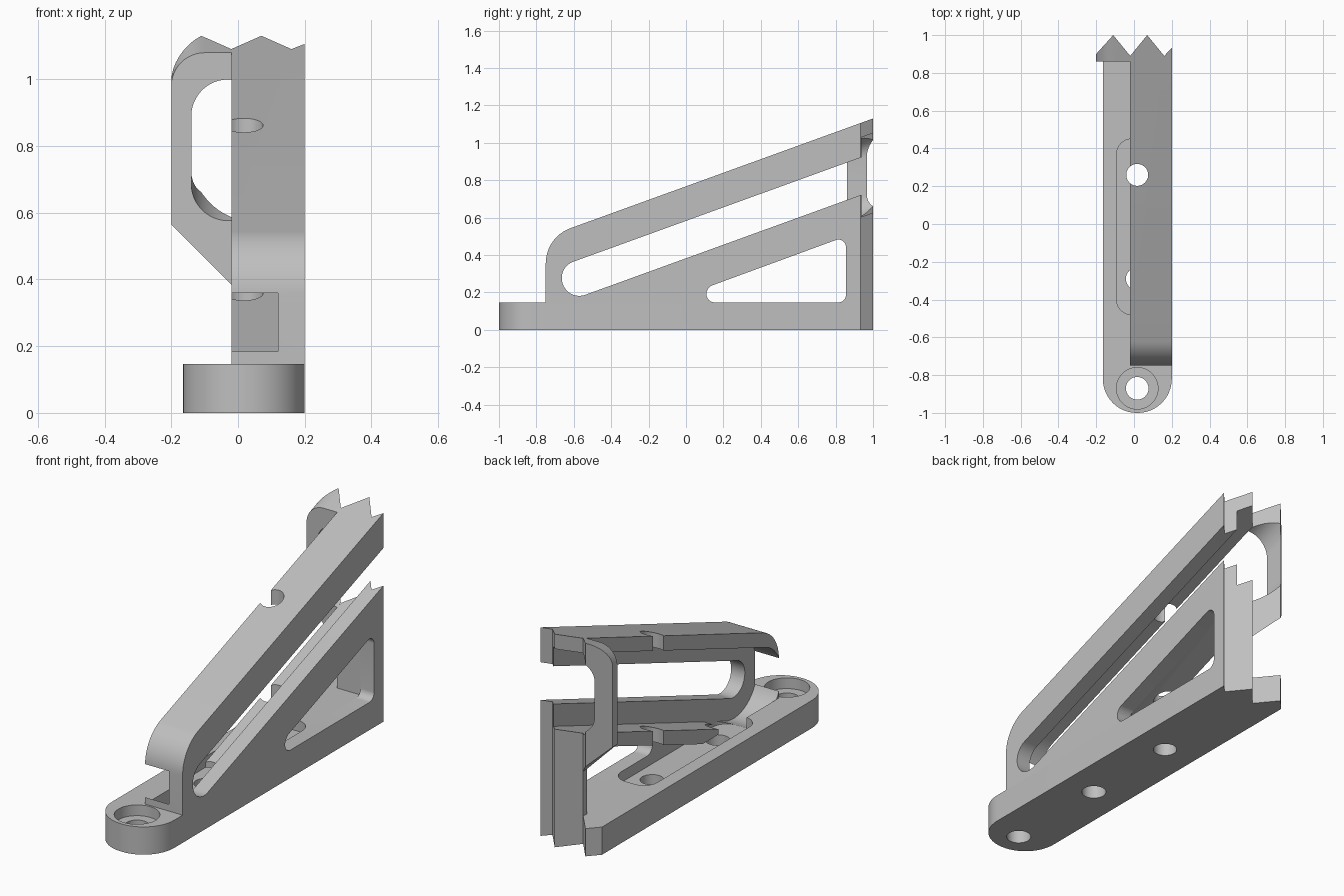
import bpy, bmesh, math
from mathutils import Vector

if "Cube" in bpy.data.objects:
    bpy.data.objects.remove(bpy.data.objects["Cube"])

SLOPE = 0.3625          # pitch of the inclined arm
BACK = 0.86             # front face of the rear plate

grey = bpy.data.materials.new("plain grey")
grey.use_nodes = True
COLOUR = (0.52, 0.52, 0.52, 1)
grey.diffuse_color = COLOUR
grey.node_tree.nodes["Principled BSDF"].inputs["Base Color"].default_value = COLOUR


def rounded(corners, steps=12):
    """Outline from (a, b) or (a, b, radius) corners."""
    out = []
    for i, c in enumerate(corners):
        p = Vector(c[:2])
        if len(c) == 2:
            out.append(p)
            continue
        a = (Vector(corners[i - 1][:2]) - p).normalized()
        b = (Vector(corners[(i + 1) % len(corners)][:2]) - p).normalized()
        half = a.angle(b) / 2
        centre = p + (a + b).normalized() * c[2] / math.sin(half)
        start = p + a * c[2] / math.tan(half) - centre
        end = p + b * c[2] / math.tan(half) - centre
        sweep = start.angle_signed(end)
        for k in range(steps + 1):
            t = -sweep * k / steps
            out.append(centre + Vector((start.x * math.cos(t) - start.y * math.sin(t),
                                        start.x * math.sin(t) + start.y * math.cos(t))))
    return out


def prism(name, corners, axis, lo, hi, shear_above=None):
    """Extrude an outline along an axis; optionally pitch the points above a height."""
    place = {"x": lambda p, d: (d, p.x, p.y),
             "y": lambda p, d: (p.x, d, p.y),
             "z": lambda p, d: (p.x, p.y, d)}[axis]
    bm = bmesh.new()
    pts = rounded(corners)
    face = bm.faces.new([bm.verts.new(place(p, lo)) for p in pts])
    top = bmesh.ops.extrude_face_region(bm, geom=[face])
    shift = Vector(place(Vector((0, 0)), hi - lo))
    bmesh.ops.translate(bm, vec=shift,
                        verts=[v for v in top["geom"] if isinstance(v, bmesh.types.BMVert)])
    if shear_above is not None:
        for v in bm.verts:
            if v.co.z > shear_above:
                v.co.z += SLOPE * (v.co.y - BACK)
    bmesh.ops.recalc_face_normals(bm, faces=bm.faces)
    mesh = bpy.data.meshes.new(name)
    bm.to_mesh(mesh)
    bm.free()
    mesh.materials.append(grey)
    ob = bpy.data.objects.new(name, mesh)
    bpy.context.collection.objects.link(ob)
    return ob


def cylinder(name, x, y, r, lo, hi):
    ring = [(x + r * math.cos(k * math.tau / 40), y + r * math.sin(k * math.tau / 40))
            for k in range(40)]
    return prism(name, ring, "z", lo, hi)


def pitched_slot(name, y, z, w, lo, hi):
    """Round-nosed slot running back along the arm pitch."""
    c = Vector((y, z))
    d = Vector((1, SLOPE)).normalized()
    n = Vector((-d.y, d.x)) * w
    nose, tail = c - d * w, c + d * 2
    return prism(name, [(*(nose - n), w * 0.99), tail - n, tail + n, (*(nose + n), w * 0.99)],
                 "x", lo, hi)


def combine(body, other, operation):
    mod = body.modifiers.new(operation, "BOOLEAN")
    mod.operation, mod.solver, mod.object = operation, "EXACT", other
    bpy.context.view_layer.objects.active = body
    bpy.ops.object.modifier_apply(modifier=mod.name)
    bpy.data.objects.remove(other)


def arm_top(y):
    return 1.13 + SLOPE * (y - 1)


# Base foot with a round front end
body = prism("bracket", [(-0.165, -1, 0.18), (0.2, -1, 0.18), (0.2, 1.05), (-0.165, 1.05)],
             "z", 0, 0.147)

# Inclined arm block
combine(body, prism("arm", [(-0.75, 0), (1.05, 0), (1.05, arm_top(1.05)),
                            (-0.75, arm_top(-0.75), 0.2)], "x", -0.02, 0.2), "UNION")

# Rear plate with its side loop
combine(body, prism("rear_plate", [(-0.2, 0.565), (0, 0.365), (0, arm_top(BACK)),
                                   (-0.2, arm_top(BACK), 0.1)],
                    "y", BACK, 1.05, shear_above=0.9), "UNION")

cutters = [
    # Wide inner channel and the narrower slot through the web
    pitched_slot("channel", -0.57, 0.27, 0.2, -0.03 + 0.01, 0.12),
    pitched_slot("web_slot", -0.57, 0.276, 0.094, 0.05, 0.3),
    # Loop window in the rear plate
    prism("loop_window", [(-0.14, 0.576, 0.11), (0.1, 0.576), (0.1, 0.999), (-0.14, 0.999, 0.11)],
          "y", 0.6, 1.2, shear_above=0),
    # Pocket under the lower flange and the window through the web
    prism("under_pocket", [(-0.11, 0.147), (BACK, 0.147), (BACK, 0.502)], "x", -0.05, 0.12),
    prism("web_window", [(0.06, 0.147, 0.045), (0.855, 0.147, 0.04), (0.855, 0.5, 0.04),
                         (0.13, 0.234, 0.05)], "x", 0.05, 0.3),
    # Recess in the base
    prism("base_recess", [(-0.092, -0.48, 0.08), (0.12, -0.48, 0.08),
                          (0.12, 0.45, 0.08), (-0.092, 0.45, 0.08)], "z", 0.09, 0.147),
    cylinder("counterbore", 0.017, -0.87, 0.11, 0.09, 0.3),
    cylinder("front_hole", 0.017, -0.87, 0.06, -0.1, 0.3),
    cylinder("middle_hole", 0.017, -0.29, 0.06, -0.1, 0.3),
    cylinder("rear_hole", 0.017, 0.26, 0.058, -0.1, 1.2),
    # Toothed rear end
    prism("teeth", [(-0.3, 0.79), (-0.11, 1), (-0.02, 0.89), (0.07, 1), (0.16, 0.89),
                    (0.3, 1.04), (0.3, 1.4), (-0.3, 1.4)], "z", -0.2, 1.5),
]
for cutter in cutters:
    combine(body, cutter, "DIFFERENCE")

# Smooth rounds, crisp edges
bpy.ops.object.select_all(action="DESELECT")
body.select_set(True)
bpy.context.view_layer.objects.active = body
bpy.ops.object.shade_smooth_by_angle(angle=math.radians(30))
